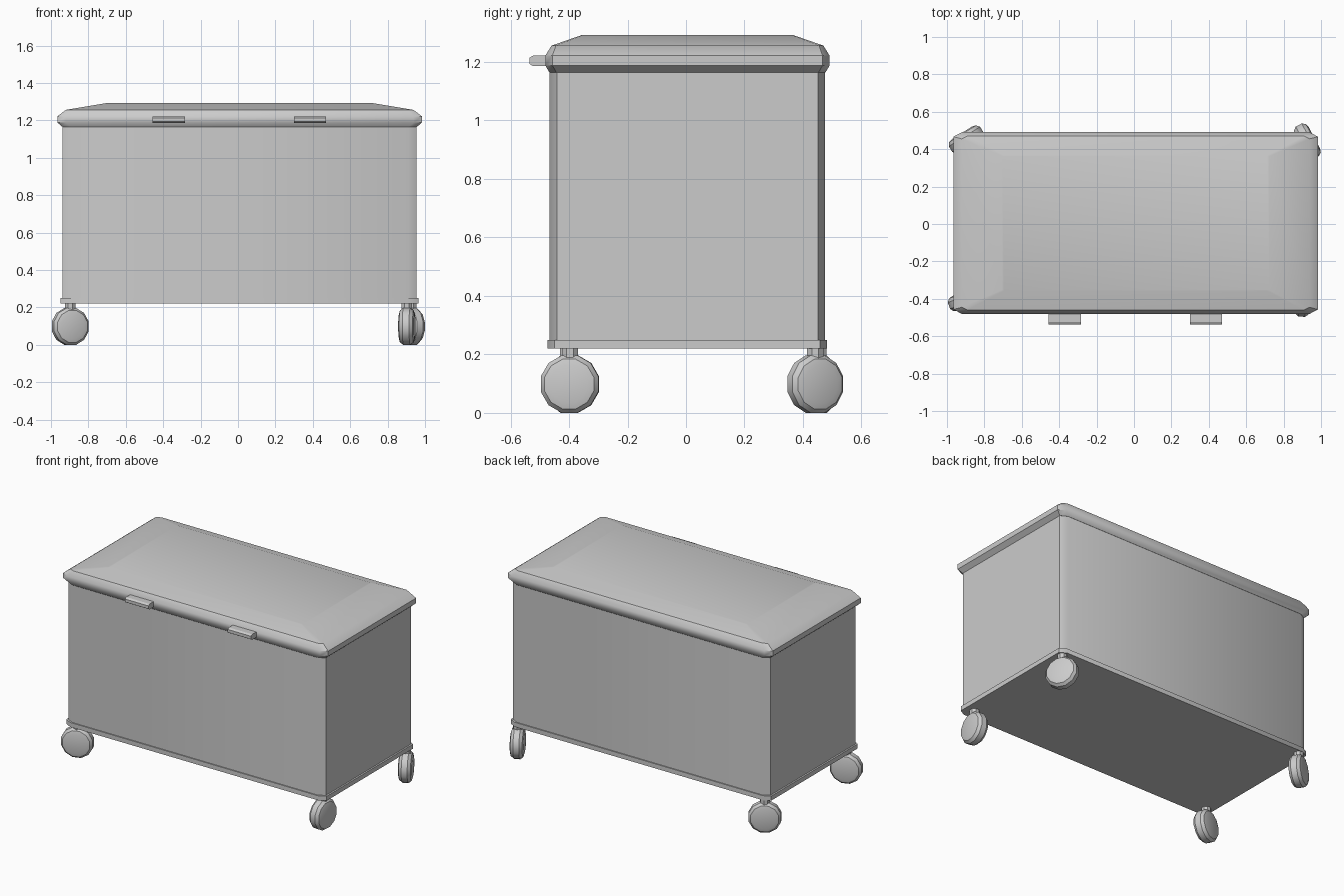
import bpy
import math
from mathutils import Matrix, Vector

if "Cube" in bpy.data.objects:
    bpy.data.objects.remove(bpy.data.objects["Cube"], do_unlink=True)

grey = bpy.data.materials.new("plain grey")
grey.use_nodes = True
color = (0.6, 0.6, 0.6, 1)
grey.diffuse_color = color
grey.node_tree.nodes["Principled BSDF"].inputs["Base Color"].default_value = color


def loft(name, rings, smooth=35):
    """Closed solid through a list of equal-length rings, capped at both ends."""
    n = len(rings[0])
    verts = [v for ring in rings for v in ring]
    faces = [tuple(reversed(range(n))), tuple(range(len(verts) - n, len(verts)))]
    for r in range(len(rings) - 1):
        for i in range(n):
            j = (i + 1) % n
            faces.append((r * n + i, r * n + j, (r + 1) * n + j, (r + 1) * n + i))
    mesh = bpy.data.meshes.new(name)
    mesh.from_pydata(verts, [], faces)
    mesh.materials.append(grey)
    obj = bpy.data.objects.new(name, mesh)
    bpy.context.collection.objects.link(obj)
    bpy.ops.object.select_all(action='DESELECT')
    obj.select_set(True)
    bpy.context.view_layer.objects.active = obj
    bpy.ops.object.shade_smooth_by_angle(angle=math.radians(smooth))
    return obj


def chamfered(hx, hy, z, cx=0.045, cy=0.024):
    """Rectangle with cut corners, around the box centre."""
    ox, oy = 0.009, 0.005
    quarter = [(hx, hy - cy), (hx - cx, hy)]
    pts = quarter + [(-x, y) for x, y in reversed(quarter)]
    pts += [(-x, -y) for x, y in pts]
    return [(x + ox, y + oy, z) for x, y in pts]


def circle(radius, z, sides):
    step = math.tau / sides
    return [(radius * math.cos((i + 0.5) * step), radius * math.sin((i + 0.5) * step), z)
            for i in range(sides)]


# Box body and its base trim
loft("body", [chamfered(0.946, 0.471, 0.23), chamfered(0.946, 0.471, 1.18)])
loft("base_trim", [chamfered(0.957, 0.478, 0.22), chamfered(0.957, 0.478, 0.25)])

# Lid with a rounded rim and a shallow raised top
loft("lid", [chamfered(0.946, 0.472, 1.164),
             chamfered(0.974, 0.486, 1.188),
             chamfered(0.974, 0.486, 1.222),
             chamfered(0.93, 0.465, 1.256, 0.03, 0.015),
             chamfered(0.714, 0.362, 1.292, 0.01, 0.005)])

# Two pull tabs on the front rim
tab_profile = [(-0.46, 1.186), (-0.523, 1.186), (-0.536, 1.194),
               (-0.536, 1.214), (-0.523, 1.222), (-0.46, 1.222)]
for side, x in (("right", -0.37), ("left", 0.385)):
    loft(side + "_tab", [[(x + w, y, z) for y, z in reversed(tab_profile)]
                         for w in (-0.086, 0.086)], 20)

# Swivelled casters: position and heading of the rolling direction
casters = {
    "front_right": (-0.897, -0.403, 20),
    "front_left": (0.903, -0.397, 86),
    "back_right": (-0.897, 0.452, 32),
    "back_left": (0.927, 0.442, -62),
}
wheel_profile = [(0.066, -0.042), (0.088, -0.036), (0.102, -0.018),
                 (0.102, 0.018), (0.088, 0.036), (0.066, 0.042)]
for name, (x, y, heading) in casters.items():
    wheel = loft(name + "_wheel", [circle(r, z, 12) for r, z in wheel_profile])
    wheel.matrix_world = (Matrix.Translation(Vector((x, y, 0.0985)))
                          @ Matrix.Rotation(math.radians(heading), 4, 'Z')
                          @ Matrix.Rotation(math.pi / 2, 4, 'X'))
    stem = loft(name + "_stem", [circle(0.03, 0.17, 8), circle(0.03, 0.225, 8)])
    stem.location = (x, y, 0)
